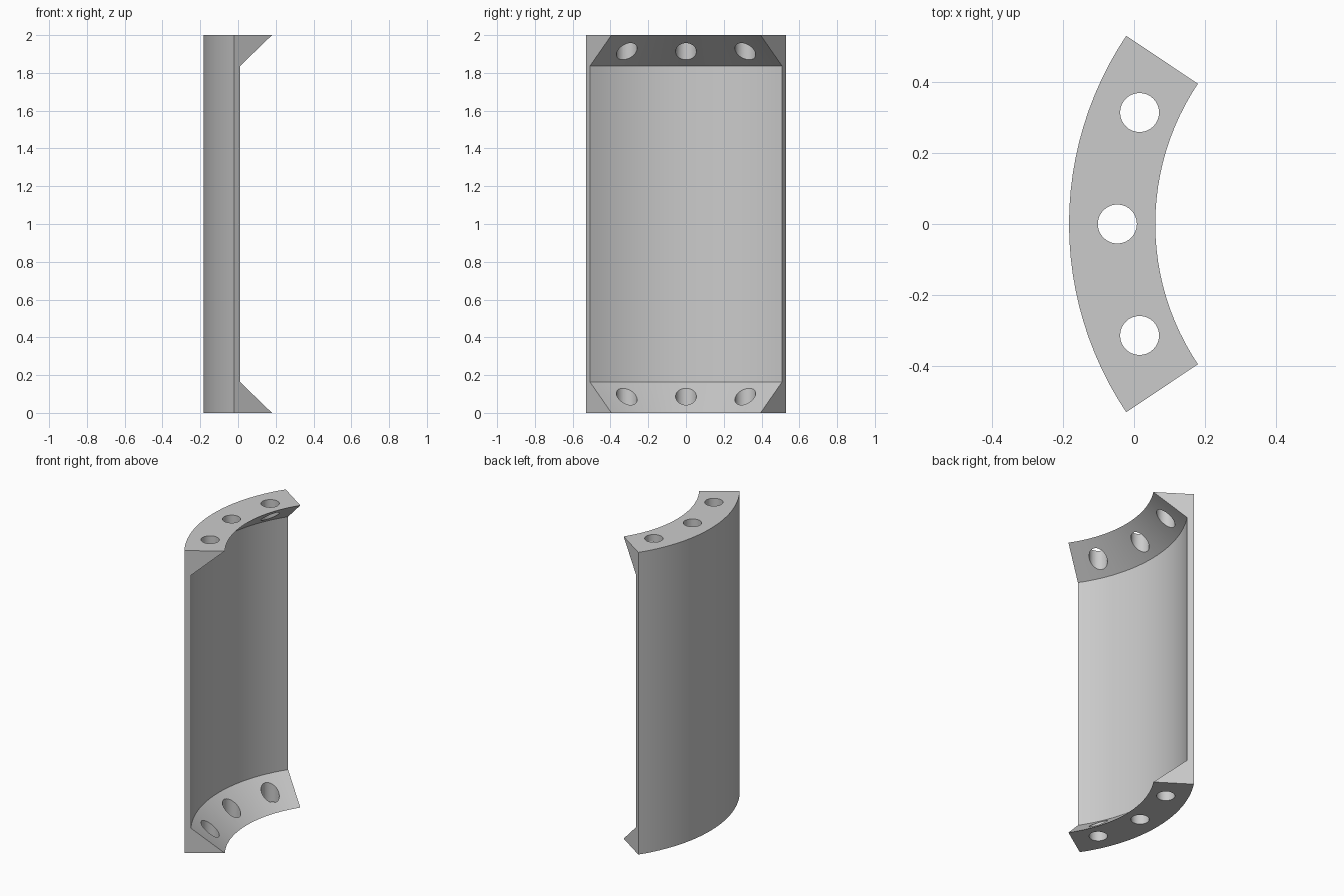
import bpy, bmesh
from math import sin, cos, radians
from mathutils import Vector, Matrix

cube = bpy.data.objects.get("Cube")
if cube:
    bpy.data.objects.remove(cube, do_unlink=True)

AXIS_X = 0.77                      # axis of the curved shell
R_OUT, R_WALL, R_LIP = 0.953, 0.913, 0.71
HALF = radians(33.8)
HEIGHT, RISE = 2.0, 0.163          # full height, rise of the sloped flanges
SEGMENTS = 24

grey = bpy.data.materials.new("light grey")
grey.use_nodes = True
colour = (0.6, 0.6, 0.6, 1)
grey.diffuse_color = colour
grey.node_tree.nodes["Principled BSDF"].inputs["Base Color"].default_value = colour


def add_object(name, bm):
    bmesh.ops.recalc_face_normals(bm, faces=bm.faces)
    mesh = bpy.data.meshes.new(name)
    bm.to_mesh(mesh)
    bm.free()
    mesh.materials.append(grey)
    obj = bpy.data.objects.new(name, mesh)
    bpy.context.collection.objects.link(obj)
    return obj


# Curved shell with a sloped flange at each end: a profile swept round the axis
profile = [(R_OUT, 0), (R_LIP, 0), (R_WALL, RISE),
           (R_WALL, HEIGHT - RISE), (R_LIP, HEIGHT), (R_OUT, HEIGHT)]
bm = bmesh.new()
rings = []
for i in range(SEGMENTS + 1):
    a = HALF * (2 * i / SEGMENTS - 1)
    rings.append([bm.verts.new((AXIS_X - r * cos(a), r * sin(a), z)) for r, z in profile])
count = len(profile)
for a, b in zip(rings, rings[1:]):
    for j in range(count):
        k = (j + 1) % count
        bm.faces.new((a[j], a[k], b[k], b[j]))
bm.faces.new(rings[0])
bm.faces.new(rings[-1])
shell = add_object("curved_shell", bm)

# Vertical bolt holes through both flanges
bm = bmesh.new()
for angle in (-22.6, 0, 22.6):
    a = radians(angle)
    centre = Vector((AXIS_X - 0.817 * cos(a), 0.817 * sin(a), HEIGHT / 2))
    bmesh.ops.create_cone(bm, cap_ends=True, segments=32, radius1=0.055, radius2=0.055,
                          depth=HEIGHT + 0.2, matrix=Matrix.Translation(centre))
cutter = add_object("bolt_hole_cutter", bm)
cutter.hide_render = True

cut = shell.modifiers.new("bolt holes", 'BOOLEAN')
cut.operation = 'DIFFERENCE'
cut.solver = 'EXACT'
cut.object = cutter
bpy.ops.object.select_all(action='DESELECT')
bpy.context.view_layer.objects.active = shell
shell.select_set(True)
bpy.ops.object.modifier_apply(modifier=cut.name)
bpy.data.objects.remove(cutter, do_unlink=True)
bpy.ops.object.shade_smooth_by_angle(angle=radians(30))
